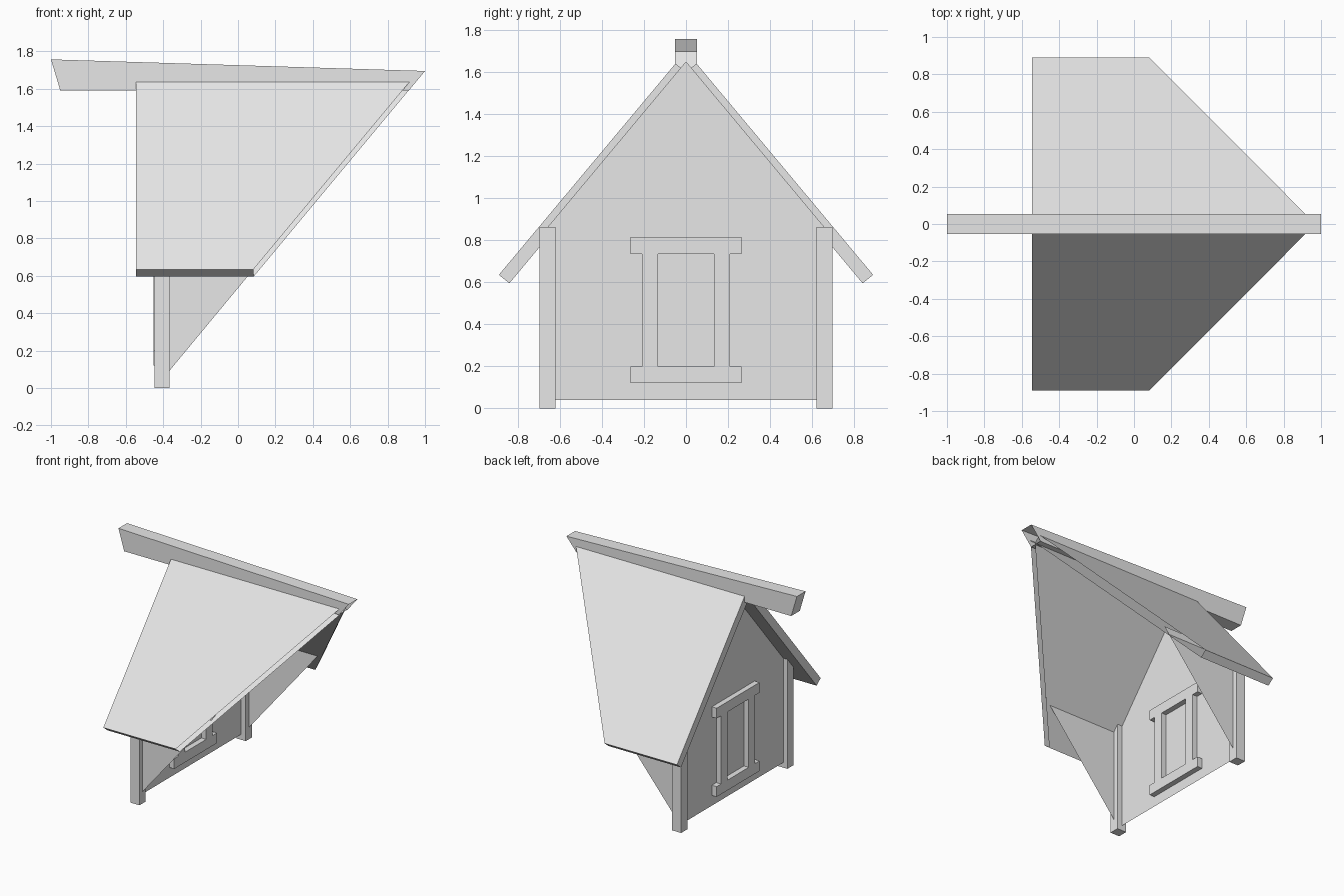
import bpy
import bmesh

cube = bpy.data.objects.get("Cube")
if cube:
    bpy.data.objects.remove(cube, do_unlink=True)

# One plain grey for the whole dormer
grey = bpy.data.materials.new("plain grey")
grey.use_nodes = True
colour = (0.8, 0.8, 0.8, 1)
grey.diffuse_color = colour
grey.node_tree.nodes["Principled BSDF"].inputs["Base Color"].default_value = colour


def finish(name, bm, mirror=False):
    """Turn a bmesh into an object, optionally mirrored across y = 0."""
    bmesh.ops.recalc_face_normals(bm, faces=bm.faces)
    mesh = bpy.data.meshes.new(name)
    bm.to_mesh(mesh)
    bm.free()
    mesh.materials.append(grey)
    obj = bpy.data.objects.new(name, mesh)
    bpy.context.collection.objects.link(obj)
    if mirror:
        mod = obj.modifiers.new("mirror", "MIRROR")
        mod.use_axis = (False, True, False)
        mod.use_mirror_merge = False
    return obj


def loft(name, start, end, open_end=False, mirror=False):
    """Join two matching loops; the end may stay open."""
    bm = bmesh.new()
    a = [bm.verts.new(p) for p in start]
    b = [bm.verts.new(p) for p in end]
    n = len(a)
    for i in range(n):
        j = (i + 1) % n
        bm.faces.new((a[i], a[j], b[j], b[i]))
    bm.faces.new(a)
    if not open_end:
        bm.faces.new(b)
    return finish(name, bm, mirror)


def box(name, x, y, z, mirror=False):
    def loop(px):
        return [(px, y[0], z[0]), (px, y[1], z[0]), (px, y[1], z[1]), (px, y[0], z[1])]
    return loft(name, loop(x[0]), loop(x[1]), mirror=mirror)


def sheet(name, points, mirror=False):
    bm = bmesh.new()
    bm.faces.new([bm.verts.new(p) for p in points])
    return finish(name, bm, mirror)


# Roof slopes: sloping slabs, left open where they meet the main roof
ridge_x, eave_x, gable_x = 0.92, 0.083, -0.545
section = [(0.05, 1.64), (0.89, 0.635), (0.84, 0.595), (0.0, 1.6)]
cut = [ridge_x, eave_x, eave_x, ridge_x]
loft("roof_slope",
     [(gable_x, y, z) for y, z in section],
     [(x, y, z) for x, (y, z) in zip(cut, section)],
     open_end=True, mirror=True)

# Ridge beam: tapered, overhanging the gable, open at the back
half = 0.053
loft("ridge_beam",
     [(-1, -half, 1.757), (-1, half, 1.757), (-0.95, half, 1.59), (-0.95, -half, 1.59)],
     [(1, -half, 1.695), (1, half, 1.695), (0.913, half, 1.59), (0.913, -half, 1.59)],
     open_end=True)

# Gable wall and triangular side cheeks, thin sheets
wall_x, wall_y, foot, shoulder = -0.41, 0.66, 0.04, 0.86
sheet("gable_wall", [(wall_x, -wall_y, foot), (wall_x, wall_y, foot),
                     (wall_x, wall_y, shoulder), (wall_x, 0, 1.65),
                     (wall_x, -wall_y, shoulder)])
sheet("side_cheek", [(wall_x, wall_y, foot), (0.27, wall_y, shoulder),
                     (wall_x, wall_y, shoulder)], mirror=True)

# Corner posts
box("corner_post", (-0.446, -0.367), (0.62, 0.697), (0, 0.862), mirror=True)

# Window frame, standing proud on both sides of the wall
depth = (-0.452, -0.368)
box("window_head", depth, (-0.265, 0.265), (0.735, 0.815))
box("window_sill", depth, (-0.265, 0.265), (0.12, 0.2))
box("window_jamb", depth, (0.132, 0.21), (0.2, 0.735), mirror=True)
